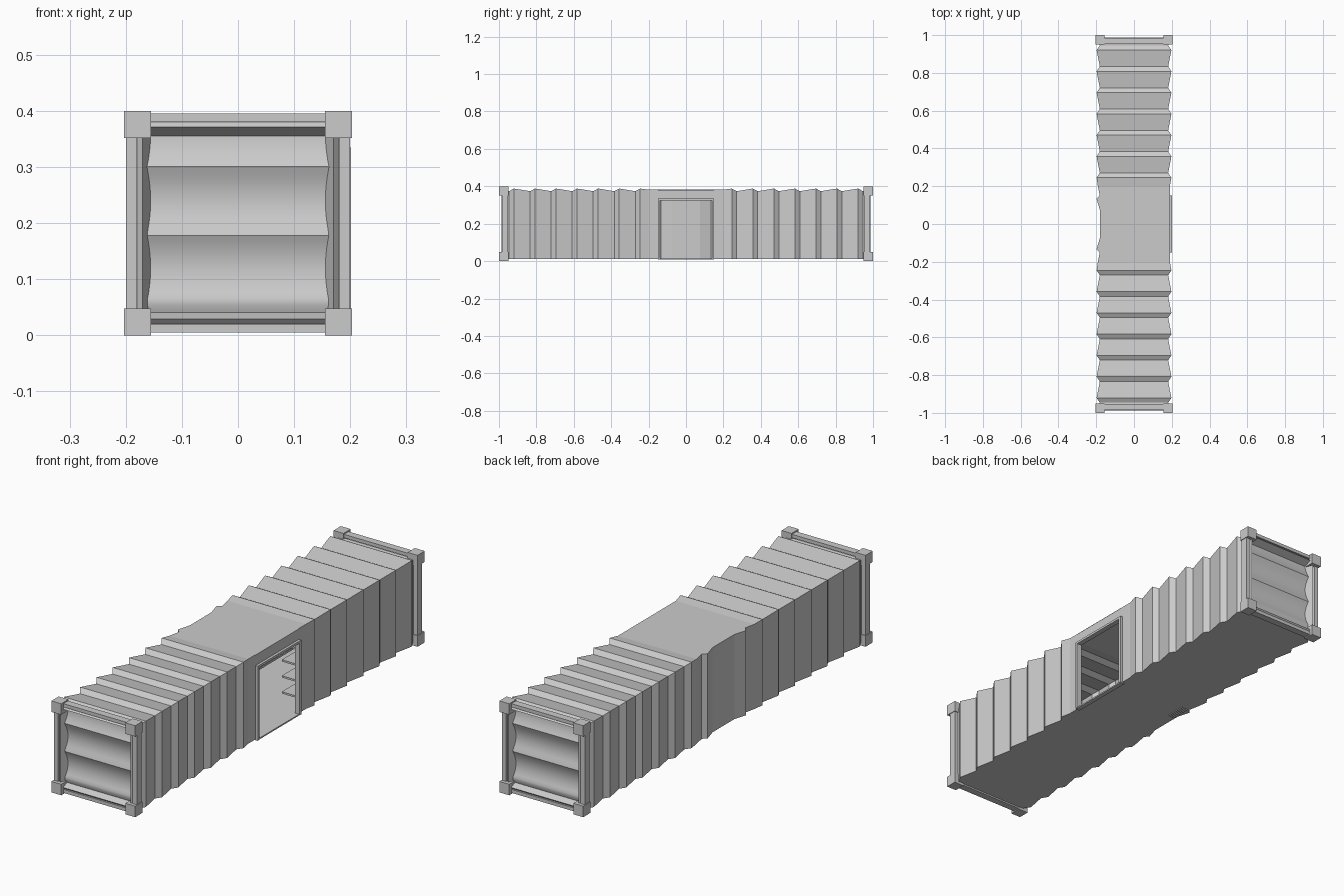
import bpy, bmesh, math

if "Cube" in bpy.data.objects:
    bpy.data.objects.remove(bpy.data.objects["Cube"])

grey = bpy.data.materials.new("light_grey")
grey.diffuse_color = (0.6, 0.6, 0.6, 1)
grey.use_nodes = True
grey.node_tree.nodes["Principled BSDF"].inputs["Base Color"].default_value = grey.diffuse_color


def add_mesh(name, bm, smooth=None):
    me = bpy.data.meshes.new(name)
    bm.to_mesh(me)
    bm.free()
    me.materials.append(grey)
    ob = bpy.data.objects.new(name, me)
    bpy.context.collection.objects.link(ob)
    if smooth:
        bpy.ops.object.select_all(action='DESELECT')
        ob.select_set(True)
        bpy.context.view_layer.objects.active = ob
        bpy.ops.object.shade_smooth_by_angle(angle=math.radians(smooth))
    return ob


def boxes(name, spans):
    """One object from boxes given as (x0, x1, y0, y1, z0, z1)."""
    bm = bmesh.new()
    for x0, x1, y0, y1, z0, z1 in spans:
        vs = bmesh.ops.create_cube(bm, size=1)["verts"]
        for v in vs:
            v.co = ((x0, x1)[v.co.x > 0], (y0, y1)[v.co.y > 0], (z0, z1)[v.co.z > 0])
    return add_mesh(name, bm)


def loft(bm, sections, closed=False, keep=lambda i, j: True):
    rows = [[bm.verts.new(p) for p in s] for s in sections]
    n = len(rows[0])
    for i in range(len(rows) - 1):
        for j in range(n if closed else n - 1):
            if keep(i, j):
                k = (j + 1) % n
                bm.faces.new((rows[i][j], rows[i][k], rows[i + 1][k], rows[i + 1][j]))


# Corrugated shell: saw-tooth ribs mirrored about the middle, (y, left, right, roof)
half = [(0.045, 0.0, 0.5, 0.6), (0.075, 0.0, 0.5, 0.6), (0.133, 1.0, 0.5, 0.6),
        (0.15, 0.0, 0.5, 0.6), (0.20, 0.6, 0.5, 0.6)]
for k in range(7):
    y = 0.245 + 0.1125 * k
    half += [(y, 1, 1, 1), (y + 0.026, 0, 0, 0)]
half.append((0.96, 0.1, 0.1, 0.1))
stations = [(-y, a, b, c) for y, a, b, c in reversed(half)] + half
sections = []
for y, a, b, c in stations:
    xl, xr, zt = -0.181 - 0.017 * a, 0.181 + 0.017 * b, 0.374 + 0.014 * c
    sections.append([(xl, y, 0.012), (xl, y, zt), (xr, y, zt), (xr, y, 0.012)])
bm = bmesh.new()
loft(bm, sections,
     keep=lambda i, j: j != 2 or abs(stations[i][0] + stations[i + 1][0]) > 0.3)
add_mesh("corrugated_shell", bm)

# Floor, its lower edge following the wall ribs
bm = bmesh.new()
loft(bm, [[(s[0][0], s[0][1], z0), (s[3][0], s[0][1], z0)]
          for s in sections for z0 in [0.012]])
add_mesh("floor", bm)

# Doorway: lintel, jambs and sill around the side opening
boxes("door_frame", [
    (0.180, 0.190, -0.15, 0.15, 0.33, 0.381),
    (0.178, 0.201, -0.15, 0.15, 0.325, 0.335),
    (0.178, 0.201, -0.15, -0.138, 0.010, 0.33),
    (0.178, 0.201, 0.138, 0.15, 0.010, 0.33),
    (0.178, 0.198, -0.15, 0.15, 0.008, 0.014)])

# Shelving inside, along both long walls beyond the doorway
for side, name in ((1, "right_shelves"), (-1, "left_shelves")):
    inner, outer = sorted((side * 0.10, side * 0.178))
    boxes(name, [(inner, outer, 0.16, 0.88, z, z + 0.008)
                 for z in (0.07, 0.14, 0.21, 0.28)])

# Small drain grille under the floor
boxes("floor_grille", [(-0.172 + 0.009 * i, -0.168 + 0.009 * i, 0.06, 0.15, 0.008, 0.012)
                       for i in range(4)])

for s, end in ((-1, "front"), (1, "back")):
    def span(x0, x1, d0, d1, z0, z1):
        a, b = sorted((s * d0, s * d1))
        return (x0, x1, a, b, z0, z1)

    # Corner castings
    boxes(end + "_corner_castings",
          [span(*sorted((m * 0.155, m * 0.203)), 0.95, 1.0, z, z + 0.048)
           for m in (-1, 1) for z in (0.0, 0.352)])

    # Posts and cross beams
    boxes(end + "_end_frame",
          [span(*sorted((m * 0.180, m * 0.200)), 0.953, 0.985, 0.04, 0.36) for m in (-1, 1)]
          + [span(-0.16, 0.16, 0.953, 0.985, z, z + 0.015) for z in (0.005, 0.380)])

    # Ridged inner frame sloping in to the panel
    bm = bmesh.new()
    rings = [(0.186, 0.188, 0.972), (0.183, 0.185, 0.972), (0.170, 0.171, 0.987),
             (0.157, 0.157, 0.955), (0.150, 0.150, 0.94)]
    loft(bm, [[(-w, s * d, 0.2 - h), (w, s * d, 0.2 - h), (w, s * d, 0.2 + h),
               (-w, s * d, 0.2 + h)] for w, h, d in rings], closed=True)
    bmesh.ops.recalc_face_normals(bm, faces=bm.faces)
    if sum(f.normal.y * s for f in bm.faces) < 0:
        bmesh.ops.reverse_faces(bm, faces=bm.faces)
    add_mesh(end + "_inner_frame", bm)

    # End panel: hollow curves meeting in sharp horizontal ridges
    bm = bmesh.new()
    rows = []
    for i in range(31):
        z = 0.032 + 0.336 * i / 30
        t = ((z - 0.06) / 0.12) % 1
        d = 0.952 + 0.016 * (2 * t - 1) ** 2
        rows.append([(-0.165, s * d, z), (0.165, s * d, z)])
    loft(bm, rows)
    if s < 0:
        bmesh.ops.reverse_faces(bm, faces=bm.faces)
    add_mesh(end + "_panel", bm, smooth=25)
